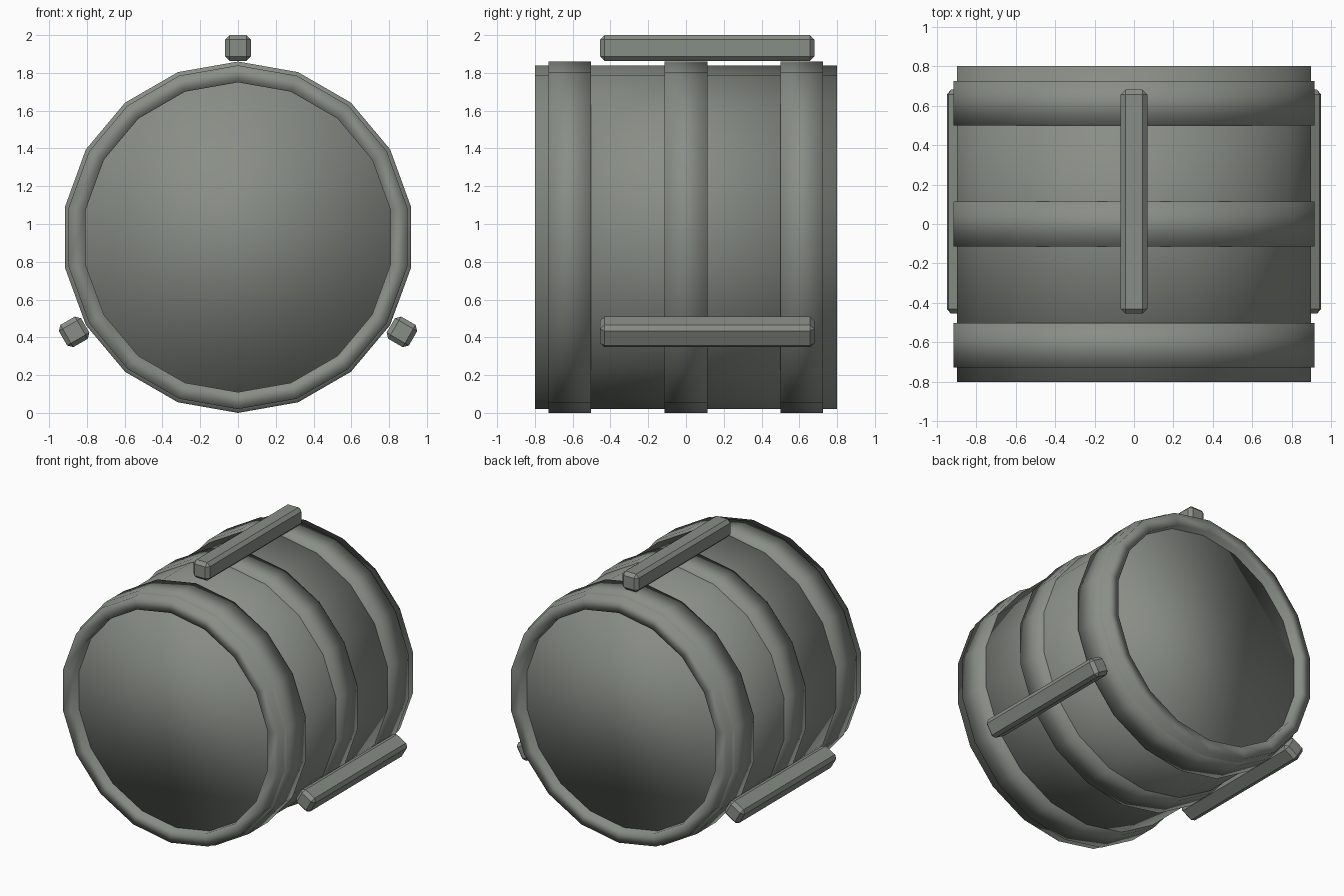
import bpy, bmesh, math
from mathutils import Matrix, Vector

if "Cube" in bpy.data.objects:
    bpy.data.objects.remove(bpy.data.objects["Cube"])

SIDES = 18
CENTER = Vector((0, 0, 0.93))

metal = bpy.data.materials.new("grey_green")
metal.diffuse_color = (0.25, 0.27, 0.24, 1)
metal.use_nodes = True
metal.node_tree.nodes["Principled BSDF"].inputs["Base Color"].default_value = metal.diffuse_color


def finish(name, bm, smooth):
    bmesh.ops.recalc_face_normals(bm, faces=bm.faces)
    for f in bm.faces:
        f.smooth = smooth
    mesh = bpy.data.meshes.new(name)
    bm.to_mesh(mesh)
    bm.free()
    mesh.materials.append(metal)
    obj = bpy.data.objects.new(name, mesh)
    bpy.context.collection.objects.link(obj)
    return obj


def circle(bm, r, y):
    """Polygon around the y axis with a corner at the top."""
    angles = [math.pi / 2 + math.tau * i / SIDES for i in range(SIDES)]
    return [bm.verts.new(CENTER + Vector((r * math.cos(a), y, r * math.sin(a)))) for a in angles]


def bridge(bm, a, b):
    for i in range(SIDES):
        j = (i + 1) % SIDES
        bm.faces.new((a[i], a[j], b[j], b[i]))


def ring(name, inner, outer, y0, y1):
    """Square-section hoop with soft shading."""
    bm = bmesh.new()
    loops = [circle(bm, r, y) for r, y in ((inner, y0), (outer, y0), (outer, y1), (inner, y1))]
    for k in range(4):
        bridge(bm, loops[k], loops[(k + 1) % 4])
    return finish(name, bm, True)


def drum(name, r, y0, y1):
    """Closed cylinder with soft shading."""
    bm = bmesh.new()
    a, b = circle(bm, r, y0), circle(bm, r, y1)
    bridge(bm, a, b)
    bm.faces.new(a)
    bm.faces.new(b)
    return finish(name, bm, True)


# Barrel wall and the recessed ends inside it
ring("barrel_wall", 0.82, 0.91, -0.80, 0.80)
drum("barrel_ends", 0.86, -0.737, 0.737)

# Three raised hoops
for label, y in (("front", -0.615), ("middle", 0.0), ("back", 0.612)):
    ring(label + "_hoop", 0.85, 0.93, y - 0.113, y + 0.113)

# Three chamfered bars spaced evenly around the barrel
for label, turn in (("top", 0), ("right", 120), ("left", -120)):
    bm = bmesh.new()
    bmesh.ops.create_cube(bm, size=1)
    bmesh.ops.scale(bm, vec=(0.136, 1.135, 0.136), verts=bm.verts)
    bmesh.ops.bevel(bm, geom=bm.edges[:], offset=0.024, segments=1, affect='EDGES')
    bmesh.ops.translate(bm, vec=(0, 0.113, 1.002), verts=bm.verts)
    place = Matrix.Translation(CENTER) @ Matrix.Rotation(math.radians(turn), 4, 'Y')
    bmesh.ops.transform(bm, matrix=place, verts=bm.verts)
    finish(label + "_bar", bm, False)
